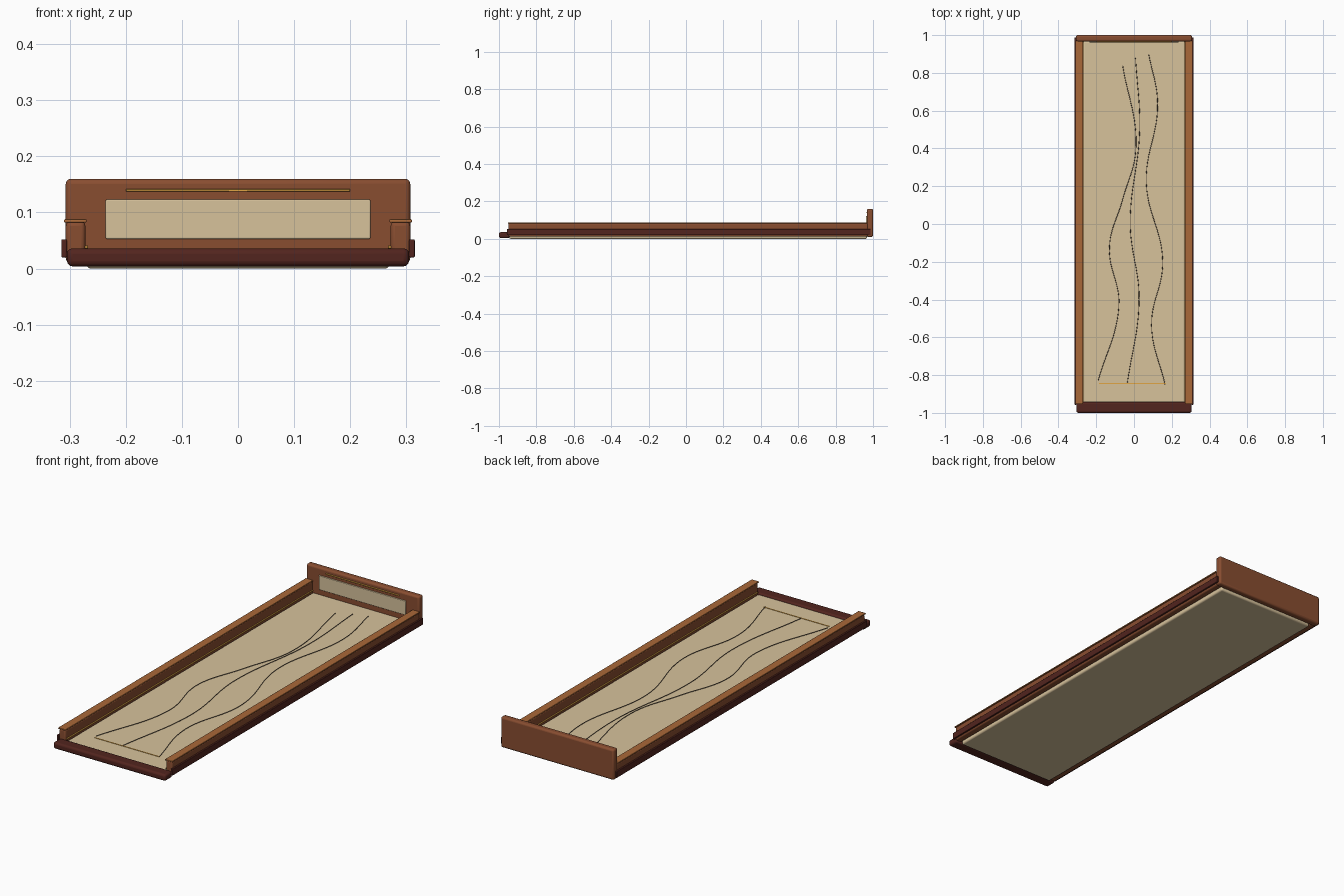
import bpy, math

if "Cube" in bpy.data.objects:
    bpy.data.objects.remove(bpy.data.objects["Cube"])

def mat(name, c):
    m = bpy.data.materials.new(name)
    m.diffuse_color = (*c, 1)
    m.use_nodes = True
    m.node_tree.nodes["Principled BSDF"].inputs["Base Color"].default_value = m.diffuse_color
    return m

WOOD = mat("mid_wood", (0.25, 0.075, 0.03))
DARK = mat("dark_wood", (0.085, 0.018, 0.013))
CAP = mat("light_wood", (0.40, 0.14, 0.04))
CLOTH = mat("cloth", (0.68, 0.54, 0.33))
GOLD = mat("gold", (0.75, 0.38, 0.06))
INK = mat("ink", (0.10, 0.075, 0.05))

def smooth(ob):
    bpy.ops.object.select_all(action='DESELECT')
    ob.select_set(True)
    bpy.context.view_layer.objects.active = ob
    bpy.ops.object.shade_smooth_by_angle(angle=math.radians(35))

def box(name, x, y, z, m, bevel=0.0, seg=3):
    """Rounded box given as (min, max) ranges on each axis."""
    bpy.ops.mesh.primitive_cube_add(
        size=1, location=[(a + b) / 2 for a, b in (x, y, z)])
    ob = bpy.context.object
    ob.name = name
    ob.scale = [abs(b - a) for a, b in (x, y, z)]
    bpy.ops.object.transform_apply(location=False, rotation=False, scale=True)
    ob.data.materials.append(m)
    if bevel:
        mod = ob.modifiers.new("bevel", 'BEVEL')
        mod.width, mod.segments = bevel, seg
        smooth(ob)
    return ob

# Bed panel
box("bed_panel", (-0.27, 0.27), (-0.945, 0.968), (0, 0.03), CLOTH, 0.008)

# Front sill and back board
box("front_sill", (-0.305, 0.305), (-1, -0.943), (0.004, 0.036), DARK, 0.01)
box("back_board", (-0.307, 0.307), (0.967, 1), (0.01, 0.16), WOOD, 0.009)
box("back_inset", (-0.236, 0.236), (0.962, 0.972), (0.053, 0.123), CLOTH, 0.002, 2)
box("back_gold_line", (-0.2, 0.2), (0.962, 0.97), (0.137, 0.142), GOLD, 0.001, 1)

# Side rails with cap, outer trim and inner gold strip
for s, side in ((-1, "left"), (1, "right")):
    def rail(part, x0, x1, y, z, m, b, seg=3):
        box(f"{side}_{part}", sorted((s * x0, s * x1)), y, z, m, b, seg)
    rail("rail", 0.272, 0.307, (-0.95, 0.972), (0.012, 0.084), WOOD, 0.008)
    rail("rail_cap", 0.27, 0.31, (-0.953, 0.97), (0.082, 0.088), CAP, 0.002, 2)
    rail("outer_trim", 0.305, 0.315, (-0.957, 0.987), (0.02, 0.052), DARK, 0.002, 2)
    rail("gold_strip", 0.267, 0.274, (-0.943, 0.966), (0.036, 0.041), GOLD, 0.001, 1)

# Wavy drawn lines on the bed
def line(name, pts, m, r=0.0018):
    cu = bpy.data.curves.new(name, 'CURVE')
    cu.dimensions = '3D'
    cu.bevel_depth, cu.bevel_resolution, cu.resolution_u = r, 1, 12
    sp = cu.splines.new('BEZIER')
    sp.bezier_points.add(len(pts) - 1)
    for p, (x, y) in zip(sp.bezier_points, pts):
        p.co = (x, y, 0.0308)
        p.handle_left_type = p.handle_right_type = 'AUTO'
    ob = bpy.data.objects.new(name, cu)
    bpy.context.collection.objects.link(ob)
    cu.materials.append(m)

line("wave_left", [(-0.19, -0.83), (-0.08, -0.43), (-0.13, -0.12), (-0.06, 0.13),
                   (0.01, 0.4), (-0.06, 0.84)], INK)
line("wave_middle", [(-0.035, -0.84), (0.027, -0.4), (-0.02, 0.0), (0.03, 0.5),
                     (0.008, 0.88)], INK)
line("wave_right", [(0.165, -0.85), (0.093, -0.54), (0.152, -0.2), (0.065, 0.22),
                    (0.125, 0.64), (0.078, 0.9)], INK)

# Straight gold line near the front
box("front_gold_line", (-0.185, 0.17), (-0.847, -0.843), (0.028, 0.032), GOLD)
